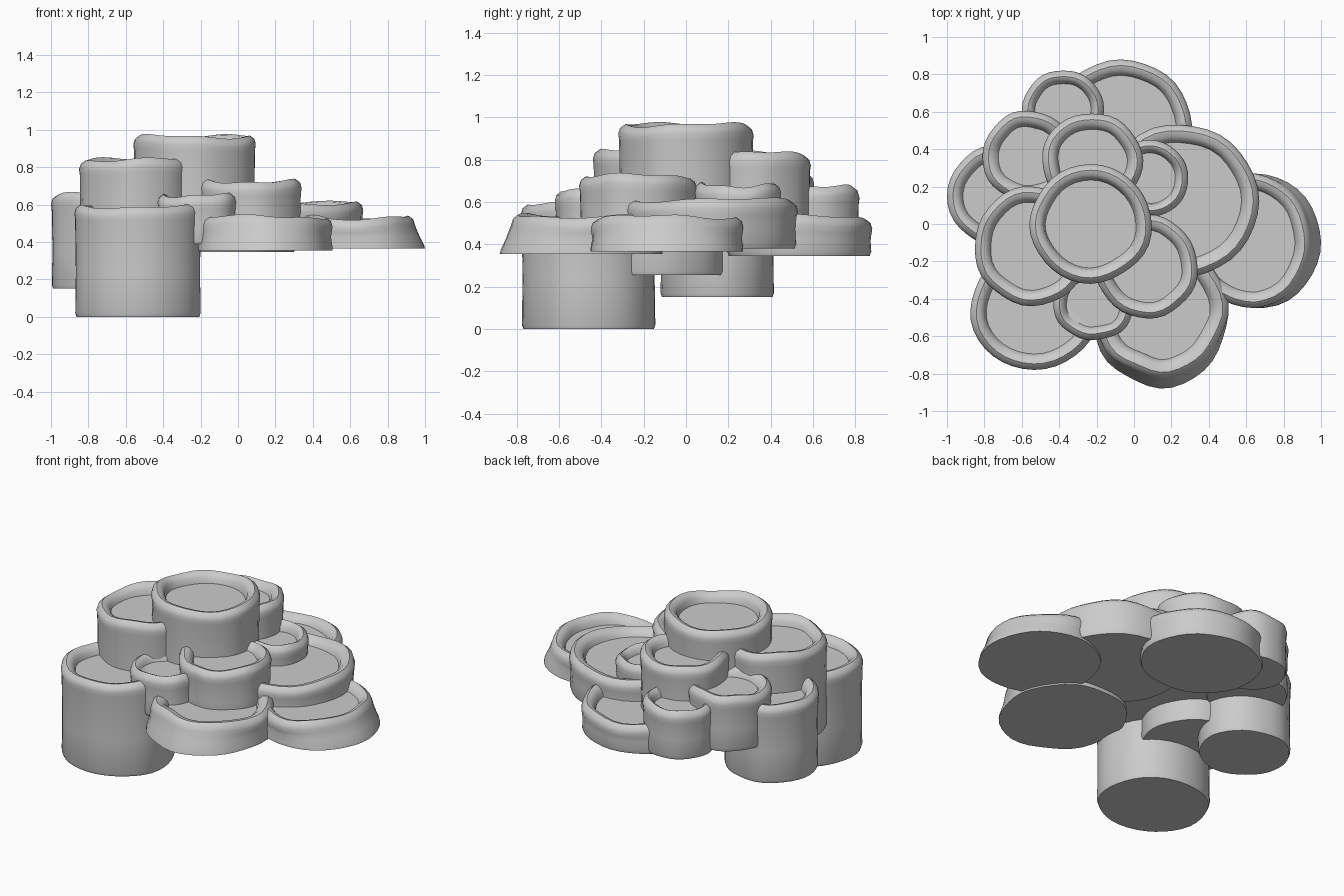
import bpy, math, random

if "Cube" in bpy.data.objects:
    bpy.data.objects.remove(bpy.data.objects["Cube"])

random.seed(7)
SIDES = 36


def outline(x0, x1, y0, y1):
    """Slightly lumpy closed outline fitted to its bounding box."""
    waves = [(k, random.uniform(0.003, 0.012), random.uniform(0, 6.28)) for k in (3, 4, 5, 7)]
    pts = []
    for i in range(SIDES):
        a = math.tau * i / SIDES
        r = 1 + sum(w * math.cos(k * a + p) for k, w, p in waves)
        pts.append((r * math.cos(a), r * math.sin(a)))
    lo = [min(p[j] for p in pts) for j in (0, 1)]
    hi = [max(p[j] for p in pts) for j in (0, 1)]
    return [(x0 + (x1 - x0) * (p[0] - lo[0]) / (hi[0] - lo[0]),
             y0 + (y1 - y0) * (p[1] - lo[1]) / (hi[1] - lo[1])) for p in pts]


def basin(name, x0, x1, y0, y1, bottom, top, rim=0.085, depth=0.052, flare=0.0, toward=0):
    """Solid terrace with a rounded lip and a flat pool floor; may flare at one side's foot."""
    pts = outline(x0, x1, y0, y1)
    cx, cy = (x0 + x1) / 2, (y0 + y1) / 2
    h = top - bottom
    water = top - depth
    foot = 0.0 if flare else 0.012
    # (inward offset, height, share of the lip's waviness, share of the flare)
    prof = [(foot, bottom, 0, 0), (foot * 0.4, bottom + 0.02, 0, 0.1),
            (0.008, bottom + h * 0.4, 0.2, 0.4), (0.004, top - 0.075, 0.6, 0.7),
            (0.0, top - 0.045, 1, 1), (0.008, top - 0.018, 1, 1),
            (0.032, top, 1, 1), (rim * 0.65, top - 0.006, 1, 1),
            (rim * 0.9, top - 0.028, 0.8, 1), (rim, water - 0.002, 0, 1)]
    p1, p2 = random.uniform(0, 6.28), random.uniform(0, 6.28)
    verts, faces = [], []
    for off, z, wav, fl in prof:
        for i, (x, y) in enumerate(pts):
            a = math.tau * i / SIDES
            d = math.hypot(x - cx, y - cy)
            side = max(0, math.cos(a - math.radians(toward)))
            s = (d - off - flare * fl * side) / d
            dz = wav * (0.009 * math.sin(2 * a + p1) + 0.005 * math.sin(5 * a + p2))
            verts.append((cx + (x - cx) * s, cy + (y - cy) * s, z + dz))
    for r in range(len(prof) - 1):
        for i in range(SIDES):
            j = (i + 1) % SIDES
            b, t = r * SIDES, (r + 1) * SIDES
            faces.append((b + i, b + j, t + j, t + i))
    faces.append(tuple(reversed(range(SIDES))))
    last = (len(prof) - 1) * SIDES
    faces.append(tuple(range(last, last + SIDES)))
    me = bpy.data.meshes.new(name)
    me.from_pydata(verts, [], faces)
    ob = bpy.data.objects.new(name, me)
    bpy.context.collection.objects.link(ob)
    bpy.ops.object.select_all(action='DESELECT')
    ob.select_set(True)
    bpy.context.view_layer.objects.active = ob
    bpy.ops.object.shade_smooth_by_angle(angle=math.radians(45))


# Upper pools
basin("summit_pool", -0.56, 0.095, -0.32, 0.32, 0.40, 0.975, depth=0.065)
basin("upper_left_pool", -0.85, -0.23, -0.44, 0.20, 0.265, 0.85)
basin("upper_back_pool", -0.49, 0.05, 0.09, 0.59, 0.42, 0.84)

# Middle pools
basin("middle_front_pool", -0.21, 0.34, -0.505, 0.05, 0.40, 0.735)
basin("middle_back_left_pool", -0.81, -0.32, 0.12, 0.605, 0.39, 0.735, depth=0.045)
basin("small_right_pool", -0.10, 0.29, 0.04, 0.45, 0.42, 0.69, rim=0.07)
basin("small_front_pool", -0.43, 0.00, -0.62, -0.22, 0.40, 0.66, rim=0.07, depth=0.042)
basin("small_back_pool", -0.60, -0.16, 0.40, 0.82, 0.37, 0.68, rim=0.07)
basin("large_right_pool", -0.17, 0.67, -0.29, 0.53, 0.39, 0.62, rim=0.095)

# Lower pools
basin("far_left_pool", -1.00, -0.43, -0.125, 0.42, 0.16, 0.665)
basin("front_left_pool", -0.875, -0.195, -0.78, -0.14, 0.01, 0.60)
basin("front_pool", -0.22, 0.505, -0.88, -0.11, 0.365, 0.545, rim=0.1, flare=0.055, toward=-90)
basin("far_right_pool", 0.29, 1.00, -0.45, 0.27, 0.375, 0.54, flare=0.055, toward=0)
basin("back_pool", -0.44, 0.31, 0.19, 0.88, 0.355, 0.54)

# Stand on the ground
bpy.context.view_layer.update()
low = min(v.co.z for o in bpy.data.objects for v in o.data.vertices)
for o in bpy.data.objects:
    o.location.z -= low
